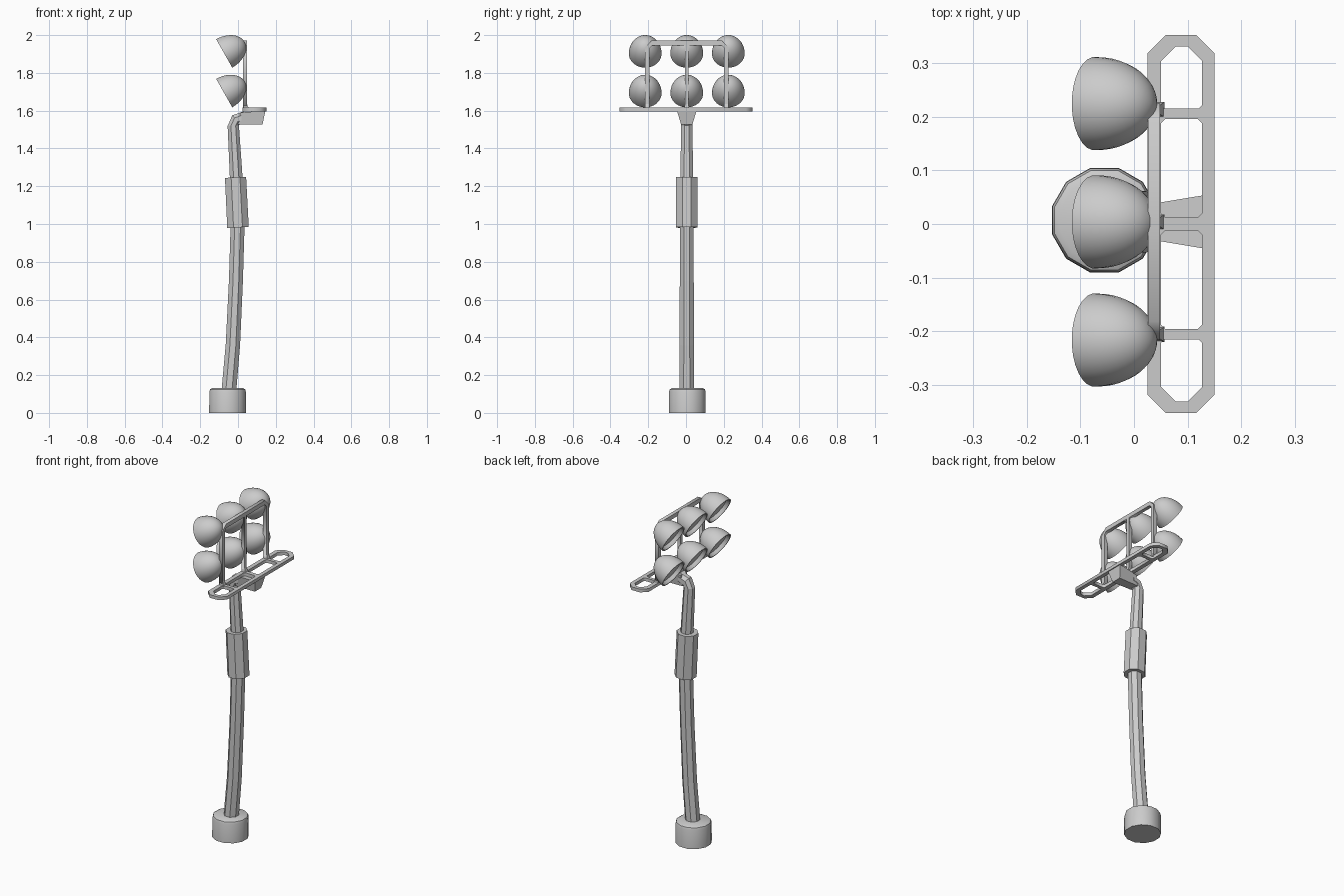
import bpy, math
from mathutils import Vector

if "Cube" in bpy.data.objects:
    bpy.data.objects.remove(bpy.data.objects["Cube"])

Y0 = 0.004  # slight sideways offset of the whole mast


def make(name, verts, faces, smooth=None):
    me = bpy.data.meshes.new(name)
    me.from_pydata(verts, [], faces)
    me.update()
    ob = bpy.data.objects.new(name, me)
    bpy.context.collection.objects.link(ob)
    if smooth:
        select(ob)
        bpy.ops.object.shade_smooth_by_angle(angle=math.radians(smooth))
    return ob


def select(ob):
    bpy.ops.object.select_all(action='DESELECT')
    ob.select_set(True)
    bpy.context.view_layer.objects.active = ob


def loft(name, sections, n, y=Y0, smooth=None):
    """Skin n-sided rings given as (x, z, lean in degrees towards +x, radius)."""
    verts, faces = [], []
    for x, z, lean, r in sections:
        t = math.radians(lean)
        u = Vector((math.cos(t), 0, -math.sin(t)))
        for i in range(n):
            a = 2 * math.pi * (i + 0.5) / n
            verts.append(Vector((x, y, z)) + u * (r * math.cos(a))
                         + Vector((0, r * math.sin(a), 0)))
    for s in range(len(sections) - 1):
        for i in range(n):
            j = (i + 1) % n
            faces.append((s*n + i, s*n + j, s*n + n + j, s*n + n + i))
    faces.append(tuple(reversed(range(n))))
    faces.append(tuple(range(len(verts) - n, len(verts))))
    return make(name, verts, faces, smooth)


def cut_rect(x0, x1, y0, y1, low, high):
    """Rectangle with corners cut by low at y0 and high at y1."""
    pts = [(x0 + low, y0), (x1 - low, y0), (x1, y0 + low), (x1, y1 - high),
           (x1 - high, y1), (x0 + high, y1), (x0, y1 - high), (x0, y0 + low)]
    return [p for i, p in enumerate(pts) if p != pts[i - 1]]


def plate(name, loops, thick, loc, rot=(0, 0, 0)):
    """Flat plate: first loop is the outline, the others are holes."""
    cu = bpy.data.curves.new(name, 'CURVE')
    cu.dimensions, cu.fill_mode, cu.extrude = '2D', 'BOTH', thick / 2
    for pts in loops:
        sp = cu.splines.new('POLY')
        sp.points.add(len(pts) - 1)
        for p, co in zip(sp.points, pts):
            p.co = (co[0], co[1], 0, 1)
        sp.use_cyclic_u = True
    ob = bpy.data.objects.new(name, cu)
    ob.location, ob.rotation_euler = loc, rot
    bpy.context.collection.objects.link(ob)
    select(ob)
    bpy.ops.object.convert(target='MESH')
    return bpy.context.object


# Footing
loft("footing", [(-.055, 0, 0, .101), (-.055, .112, 0, .1), (-.055, .125, 0, .096),
                 (-.055, .132, 0, .083)], 12, y=.007, smooth=35)

# Bent mast, sleeve and elbow
K = 1 / math.cos(math.pi / 8)
loft("lower_mast", [(-.048, .12, 5, .039 * K), (-.027, .36, 4, .038 * K),
                    (-.011, .7, 1, .037 * K), (-.002, 1.0, 0, .037 * K)], 8)
loft("mast_sleeve", [(0, .982, -3, .057 * K), (-.013, 1.247, -3, .056 * K)], 8)
loft("upper_mast", [(-.008, 1.22, -3, .034 * K), (-.025, 1.52, -2, .03 * K),
                    (-.010, 1.552, 50, .031 * K), (.03, 1.565, 90, .031 * K)], 8)

# Tapered bracket under the platform
bracket = []
for x0, x1, hy0, hy1, z in ((.0, .13, .028, .03, 1.527), (.035, .145, .045, .052, 1.6)):
    bracket += [(x0, Y0 - hy0, z), (x1, Y0 - hy1, z), (x1, Y0 + hy1, z), (x0, Y0 + hy0, z)]
bracket[4] = (.012, Y0 - .03, 1.59)
bracket[7] = (.012, Y0 + .03, 1.59)
make("platform_bracket", bracket, [(3, 2, 1, 0), (4, 5, 6, 7)]
     + [(i, (i + 1) % 4, 4 + (i + 1) % 4, 4 + i) for i in range(4)])

# Platform ring with three cross bars
outline = cut_rect(.025, .15, -.352, .352, .034, .034)
holes = []
for s in (1, -1):
    for y0, y1, cut0, cut1 in ((.012, .195, .008, .008), (.215, .33, .006, .027)):
        holes.append([(x, s * y) for x, y in cut_rect(.05, .127, y0, y1, cut0, cut1)])
plate("platform", [outline] + holes, .019, (0, 0, 1.606))

# Upright lamp rack: three posts and a top rail with cut corners
rack = cut_rect(-.22, .22, 0, .372, 0, .035)
bays = [[(s * .01, .014), (s * .198, .014), (s * .198, .332), (s * .183, .347), (s * .01, .347)]
        for s in (1, -1)]
plate("lamp_rack", [rack] + bays, .022, (.037, Y0, 1.599),
      (math.pi / 2, 0, math.pi / 2))

# Post feet and floodlights
TILT = 60.5
ax, az = math.sin(math.radians(TILT)), math.cos(math.radians(TILT))
R, D = .087, .124
for col, y in (("left", -.216), ("middle", Y0), ("right", .224)):
    loft("post_foot_" + col, [(.043, 1.61, 0, .02), (.039, 1.64, 0, .011)], 4,
         y=y * .95)
    for row, z in (("lower", 1.693), ("upper", 1.903)):
        prof = [(.022, .018), (.074, .022), (.08, 0)]   # recessed lens and rim
        prof = [(r, d) for r, d in prof]
        for k in range(12):
            a = math.radians(90 * k / 12)
            prof.append((R * math.cos(a), D * math.sin(a)))
        prof.append((.003, D))
        loft("floodlight_%s_%s" % (row, col),
             [(-.073 + ax * d, z + az * d, TILT, r) for r, d in prof],
             28, y=y, smooth=40)
